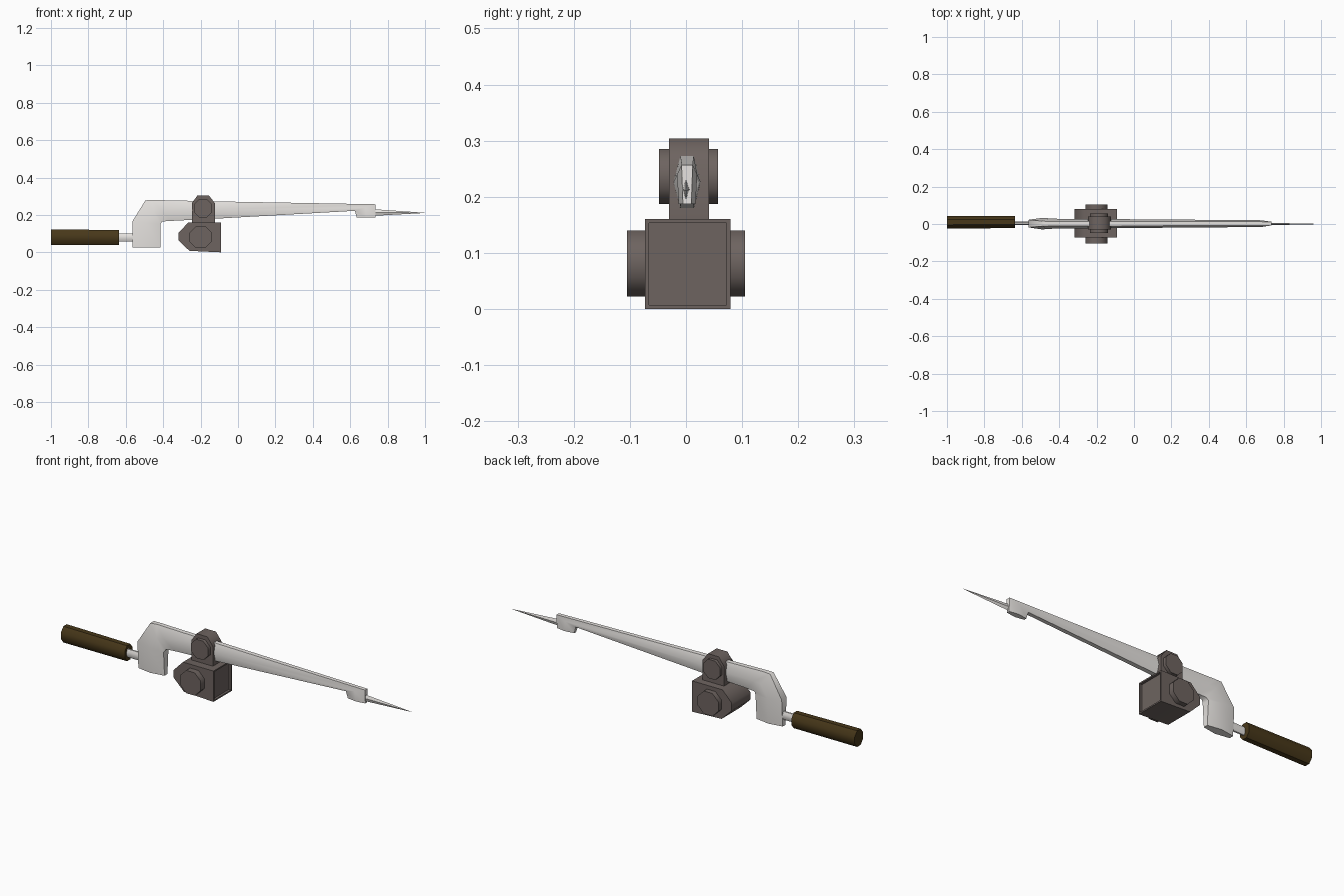
import bpy, bmesh, math
from mathutils import Vector

if "Cube" in bpy.data.objects:
    bpy.data.objects.remove(bpy.data.objects["Cube"])


def material(name, rgb):
    m = bpy.data.materials.new(name)
    m.diffuse_color = (*rgb, 1)
    m.use_nodes = True
    m.node_tree.nodes["Principled BSDF"].inputs["Base Color"].default_value = m.diffuse_color
    return m


STEEL = material("pale steel", (0.80, 0.775, 0.75))
IRON = material("brown iron", (0.155, 0.127, 0.117))
WOOD = material("dark wood", (0.064, 0.039, 0.010))


def make(name, bm, mat, angle=None):
    bmesh.ops.recalc_face_normals(bm, faces=bm.faces)
    me = bpy.data.meshes.new(name)
    bm.to_mesh(me)
    bm.free()
    me.materials.append(mat)
    ob = bpy.data.objects.new(name, me)
    bpy.context.collection.objects.link(ob)
    if angle:
        bpy.ops.object.select_all(action='DESELECT')
        bpy.context.view_layer.objects.active = ob
        ob.select_set(True)
        bpy.ops.object.shade_smooth_by_angle(angle=math.radians(angle))
    return ob


def loft(rings):
    bm = bmesh.new()
    vs = [[bm.verts.new(p) for p in r] for r in rings]
    n = len(vs[0])
    for a, b in zip(vs, vs[1:]):
        for i in range(n):
            j = (i + 1) % n
            bm.faces.new((a[i], a[j], b[j], b[i]))
    bm.faces.new(vs[0])
    bm.faces.new(vs[-1])
    return bm


def x_ring(x, y, z, ry, rz, n):
    off = math.pi / n if n == 8 else 0
    s = 1 / math.cos(off)
    return [(x, y + s * ry * math.cos(off + 2 * math.pi * i / n),
             z + s * rz * math.sin(off + 2 * math.pi * i / n)) for i in range(n)]


def plate(profile, y0, y1):
    return loft([[(x, y, z) for x, z in profile] for y in (y0, y1)])


def cross_pin(name, x, z, r, spans):
    # one cap on each side, standing out from the body
    p = [(x + r * math.cos(math.pi * (i + .5) / 4),
          z + r * math.sin(math.pi * (i + .5) / 4)) for i in range(8)]
    for side, (y0, y1) in zip(("front", "back"), spans):
        make(name + "_" + side, plate(p, y0, y1), IRON, 50)


# Arm: hexagonal section swept down-turned at both ends
# (outer, inner, half width, flat edge share)
stations = [
    ((-.565, .025), (-.415, .025), .024, .5),
    ((-.565, .165), (-.415, .150), .031, .65),
    ((-.495, .278), (-.405, .165), .028, .5),
    ((-.46, .28), (-.36, .168), .026, .45),
    ((-.10, .272), (-.10, .181), .024, .5),
    ((.735, .257), (.625, .222), .018, .55),
    ((.735, .187), (.635, .187), .015, .5)]
rings = []
for o, i, w, flat in stations:
    o, i = Vector((o[0], 0, o[1])), Vector((i[0], 0, i[1]))
    m, side = (o + i) / 2, Vector((0, w, 0))
    c = Vector((0, .002, 0))
    rings.append([c + o + side * flat, c + m + side, c + i + side * flat,
                  c + i - side * flat, c + m - side, c + o - side * flat])
make("arm", loft(rings), STEEL, 62)

# Spike at the front end
make("spike", loft([x_ring(.70, 0, .213, .007, .018, 4),
                    x_ring(.735, 0, .213, .006, .017, 4),
                    x_ring(1.0, 0, .211, .0005, .0005, 4)]), STEEL)

# Handle and its rod
make("handle_rod", loft([x_ring(-.65, .004, .08, .010, .021, 8),
                         x_ring(-.50, .004, .08, .010, .021, 8)]), STEEL, 50)
make("handle", loft([x_ring(-1.0, .010, .081, .034, .042, 8),
                     x_ring(-.635, .010, .079, .032, .040, 8)]), WOOD, 50)

# Clamp around the arm
make("clamp", plate([(-.247, .155), (-.123, .155), (-.123, .262), (-.155, .304),
                     (-.217, .304), (-.247, .262)], -.030, .041), IRON, 55)
cross_pin("clamp_pin", -.187, .236, .053, [(-.048, -.025), (.036, .057)])

# Housing below, with a shallow recess in its end face
bm = plate([(-.09, 0), (-.09, .16), (-.265, .16), (-.318, .105),
            (-.318, .065), (-.26, .008)], -.073, .079)
bmesh.ops.recalc_face_normals(bm, faces=bm.faces)
end = max(bm.faces, key=lambda f: f.calc_center_median().x)
bmesh.ops.inset_region(bm, faces=[end], thickness=.010)
ext = bmesh.ops.extrude_discrete_faces(bm, faces=[end])["faces"][0]
bmesh.ops.translate(bm, verts=ext.verts, vec=(-.012, 0, 0))
make("housing", bm, IRON, 55)
cross_pin("housing_pin", -.20, .081, .064, [(-.105, -.068), (.074, .105)])
